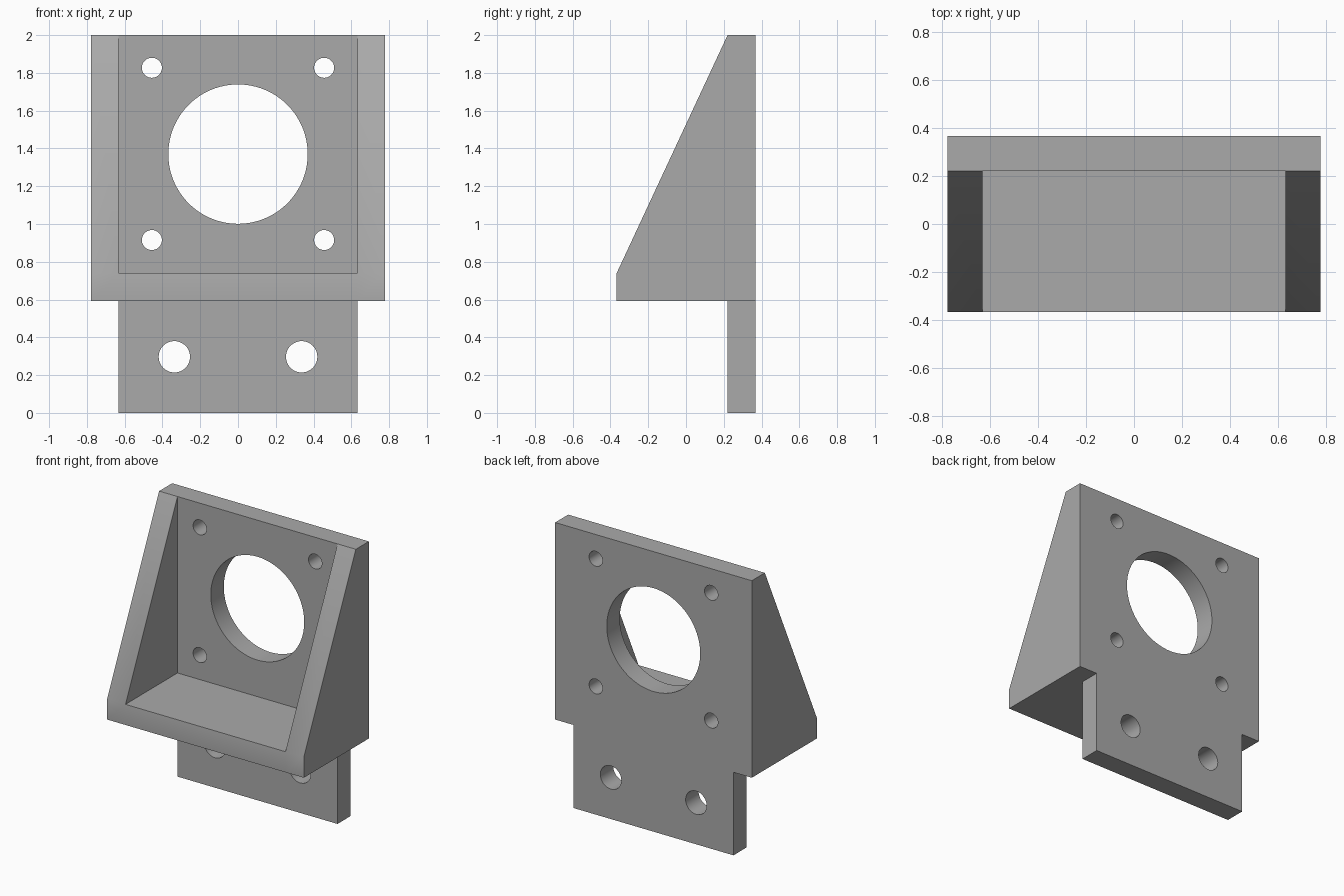
import bpy
import bmesh
import math
from mathutils import Matrix, Vector

if "Cube" in bpy.data.objects:
    bpy.data.objects.remove(bpy.data.objects["Cube"], do_unlink=True)

# Overall dimensions
HALF_W, INNER_W = 0.777, 0.632
FRONT, PLATE_FRONT, BACK = -0.367, 0.22, 0.367
SHELF_LOW, SHELF_TOP, TOP = 0.593, 0.74, 2.0

grey = bpy.data.materials.new("plain grey")
grey.use_nodes = True
colour = (0.4, 0.4, 0.4, 1)
grey.diffuse_color = colour
grey.node_tree.nodes["Principled BSDF"].inputs["Base Color"].default_value = colour


def finish(bm, name):
    bmesh.ops.recalc_face_normals(bm, faces=bm.faces)
    mesh = bpy.data.meshes.new(name)
    bm.to_mesh(mesh)
    bm.free()
    mesh.materials.append(grey)
    obj = bpy.data.objects.new(name, mesh)
    bpy.context.collection.objects.link(obj)
    return obj


def prism(name, profile, x0, x1):
    """Extrude a (y, z) profile along x."""
    bm = bmesh.new()
    face = bm.faces.new([bm.verts.new((x0, y, z)) for y, z in profile])
    new = bmesh.ops.extrude_face_region(bm, geom=[face])["geom"]
    bmesh.ops.translate(bm, vec=Vector((x1 - x0, 0, 0)),
                        verts=[v for v in new if isinstance(v, bmesh.types.BMVert)])
    return finish(bm, name)


def box(name, x0, x1, y0, y1, z0, z1):
    return prism(name, [(y0, z0), (y1, z0), (y1, z1), (y0, z1)], x0, x1)


def hole(name, x, z, radius, sides):
    """Cylinder cutter running through the back plate."""
    bm = bmesh.new()
    place = Matrix.Translation((x, (PLATE_FRONT + BACK) / 2, z)) @ Matrix.Rotation(math.pi / 2, 4, "X")
    bmesh.ops.create_cone(bm, cap_ends=True, segments=sides, radius1=radius,
                          radius2=radius, depth=0.4, matrix=place)
    return finish(bm, name)


# Bracket side profile: mounting tab, shelf, sloped gusset and back plate
bracket = prism("motor_bracket", [
    (BACK, 0), (BACK, TOP), (PLATE_FRONT, TOP), (FRONT, SHELF_TOP),
    (FRONT, SHELF_LOW), (PLATE_FRONT, SHELF_LOW), (PLATE_FRONT, 0)], -HALF_W, HALF_W)

# Pocket between the gussets, and the shaft opening
cutters = [
    box("pocket_cutter", -INNER_W, INNER_W, -1, PLATE_FRONT, SHELF_TOP, TOP + 0.3),
    hole("shaft_hole_cutter", 0, 1.37, 0.369, 96),
]
# Notches beside the tab, screw holes and tab holes
for side, s in (("left", 1), ("right", -1)):
    x0, x1 = sorted((s * INNER_W, s * 1.0))
    cutters.append(box(side + "_notch_cutter", x0, x1, -1, 1, -0.3, SHELF_LOW))
    cutters.append(hole(side + "_tab_hole_cutter", s * 0.337, 0.297, 0.083, 48))
    for level, z in (("lower", 0.915), ("upper", 1.827)):
        cutters.append(hole(f"{side}_{level}_screw_hole_cutter", s * 0.456, z, 0.053, 40))

bpy.ops.object.select_all(action="DESELECT")
bpy.context.view_layer.objects.active = bracket
bracket.select_set(True)
for cutter in cutters:
    mod = bracket.modifiers.new(cutter.name, "BOOLEAN")
    mod.operation, mod.solver, mod.object = "DIFFERENCE", "EXACT", cutter
    bpy.ops.object.modifier_apply(modifier=mod.name)
    bpy.data.objects.remove(cutter, do_unlink=True)

bpy.ops.object.shade_smooth_by_angle(angle=math.radians(30))
